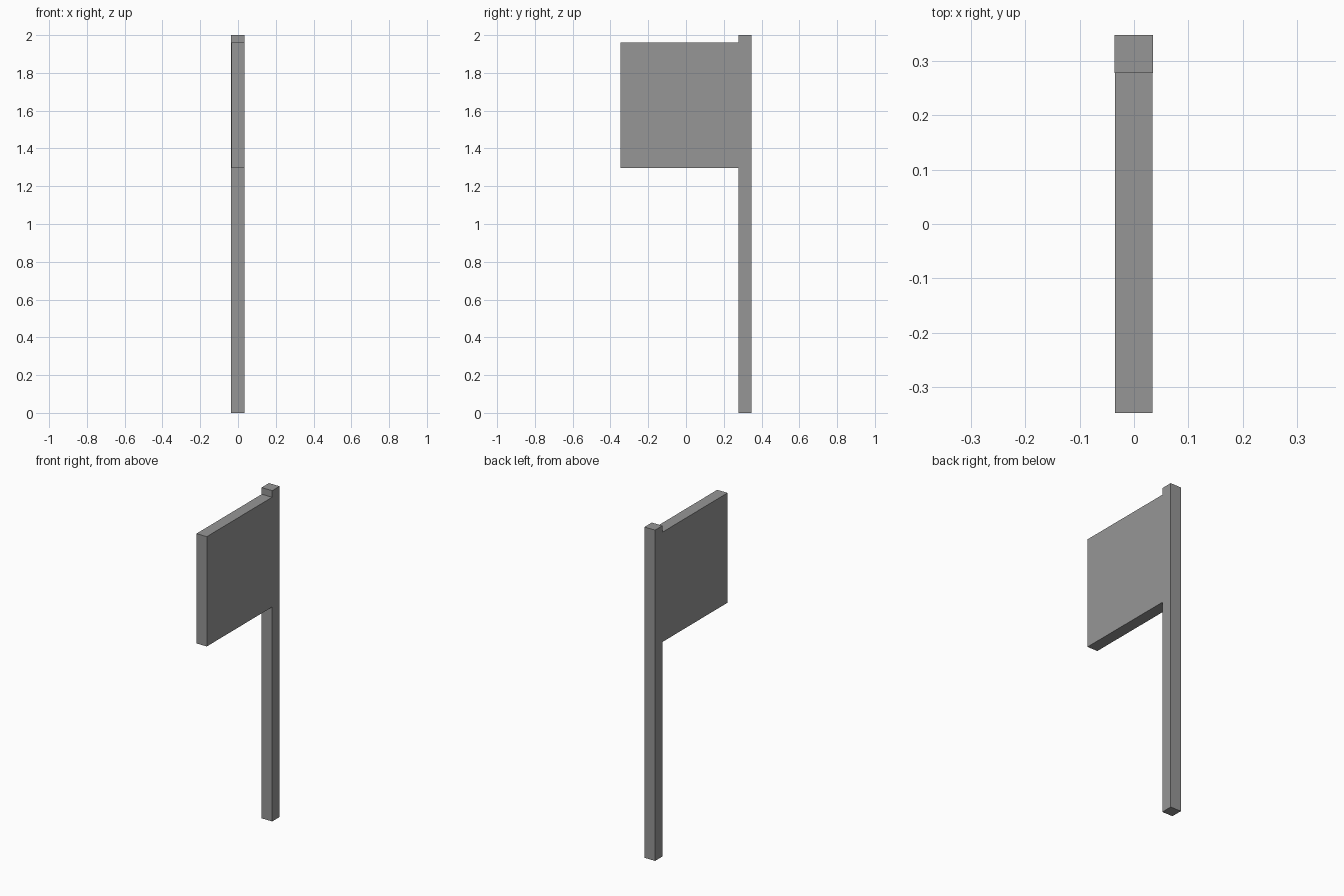
import bpy

# Remove the default cube
default = bpy.data.objects.get("Cube")
if default:
    bpy.data.objects.remove(default, do_unlink=True)

GREY = (0.305, 0.305, 0.305, 1.0)
grey = bpy.data.materials.new("plain_grey")
grey.use_nodes = True
grey.diffuse_color = GREY
for node in grey.node_tree.nodes:
    if node.type == "BSDF_PRINCIPLED":
        node.inputs["Base Color"].default_value = GREY


def box(name, low, high):
    """Flat-shaded box between two opposite corners."""
    centre = [(a + b) / 2 for a, b in zip(low, high)]
    bpy.ops.mesh.primitive_cube_add(size=1, location=centre)
    part = bpy.context.object
    part.name = name
    part.scale = [b - a for a, b in zip(low, high)]
    bpy.ops.object.transform_apply(location=False, rotation=False, scale=True)
    part.data.materials.append(grey)
    return part


# Square upright post at the back
POST_FRONT, POST_BACK = 0.277, 0.347
box("post", (-0.036, POST_FRONT, 0), (0.035, POST_BACK, 2))

# Thick sign panel reaching forward from the post
box("panel", (-0.035, -0.347, 1.296), (0.034, POST_FRONT, 1.96))
